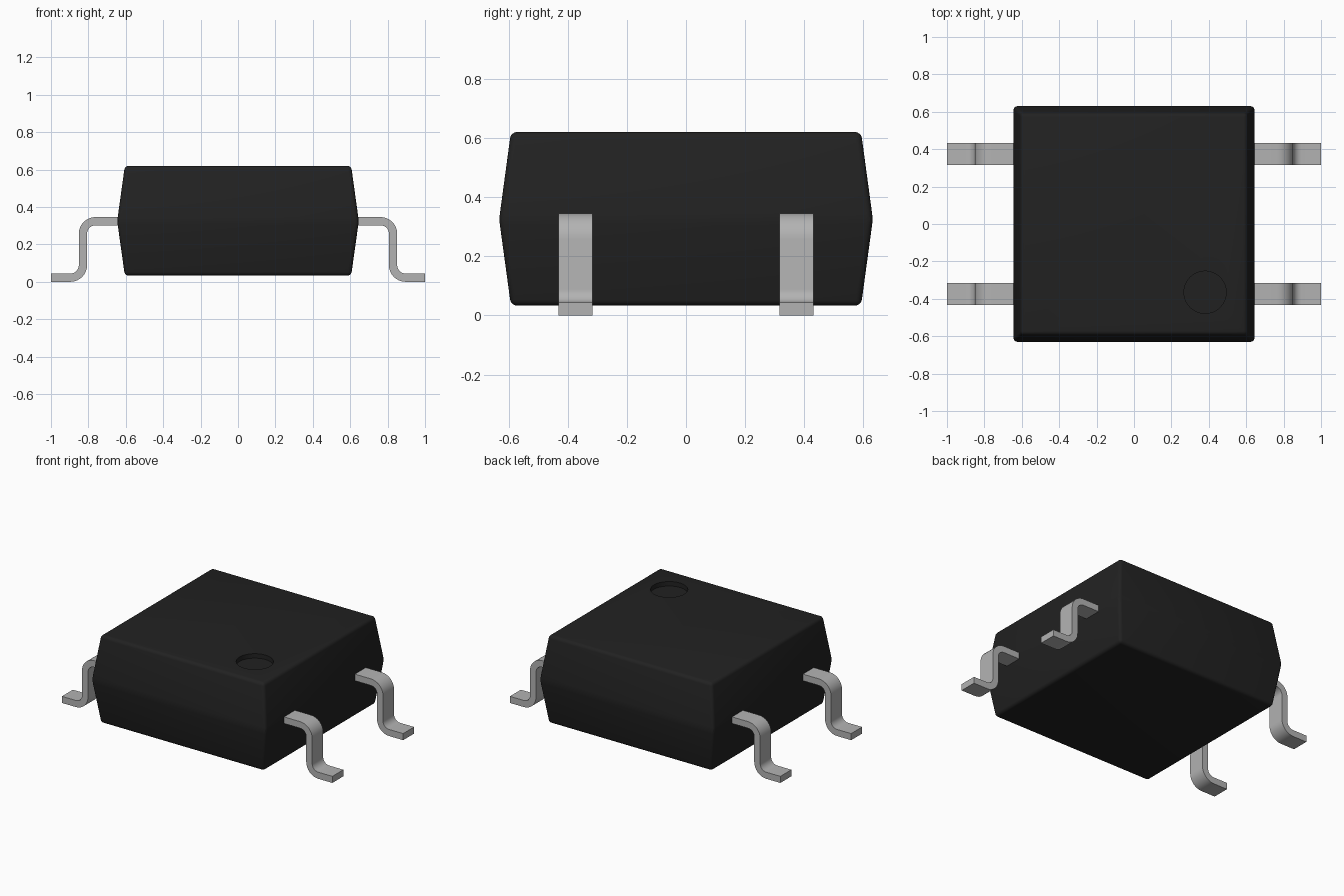
import bpy, bmesh, math
from mathutils import Vector

cube = bpy.data.objects.get("Cube")
if cube:
    bpy.data.objects.remove(cube, do_unlink=True)


def material(name, value):
    mat = bpy.data.materials.new(name)
    mat.use_nodes = True
    colour = (value, value, value, 1)
    mat.diffuse_color = colour
    mat.node_tree.nodes["Principled BSDF"].inputs["Base Color"].default_value = colour
    return mat


def make_object(name, bm, mat):
    bmesh.ops.recalc_face_normals(bm, faces=bm.faces)
    mesh = bpy.data.meshes.new(name)
    bm.to_mesh(mesh)
    bm.free()
    mesh.materials.append(mat)
    obj = bpy.data.objects.new(name, mesh)
    bpy.context.collection.objects.link(obj)
    return obj


def smooth(obj, degrees):
    bpy.ops.object.select_all(action='DESELECT')
    obj.select_set(True)
    bpy.context.view_layer.objects.active = obj
    bpy.ops.object.shade_smooth_by_angle(angle=math.radians(degrees))


black = material("black plastic", 0.0156)
metal = material("grey metal", 0.45)

# Body: rectangular sections, widest at the waist
BOTTOM, WAIST, TOP = 0.033, 0.325, 0.62
bm = bmesh.new()
rings = []
for z, hx, hy in ((BOTTOM, 0.605, 0.592), (WAIST, 0.646, 0.632), (TOP, 0.605, 0.592)):
    rings.append([bm.verts.new((sx * hx, sy * hy, z))
                  for sx, sy in ((-1, -1), (1, -1), (1, 1), (-1, 1))])
bm.faces.new(rings[0])
bm.faces.new(rings[-1])
for low, high in zip(rings, rings[1:]):
    for i in range(4):
        j = (i + 1) % 4
        bm.faces.new((low[i], low[j], high[j], high[i]))
bmesh.ops.bevel(bm, geom=bm.edges[:], offset=0.02, segments=4, profile=0.5,
                affect='EDGES', clamp_overlap=True)
body = make_object("body", bm, black)

# Round pin-one recess in the top
bm = bmesh.new()
bmesh.ops.create_cone(bm, cap_ends=True, segments=48, radius1=0.113, radius2=0.113, depth=0.06)
bmesh.ops.translate(bm, verts=bm.verts, vec=(0.38, -0.365, TOP))
cutter = make_object("recess_cutter", bm, black)
cut = body.modifiers.new("recess", 'BOOLEAN')
cut.operation = 'DIFFERENCE'
cut.solver = 'EXACT'
cut.object = cutter
bpy.context.view_layer.update()
bpy.context.view_layer.objects.active = body
bpy.ops.object.modifier_apply(modifier=cut.name)
bpy.data.objects.remove(cutter, do_unlink=True)
smooth(body, 30)

# Gull-wing leads: a bent strip profile extruded across its width
THICK, HALF_WIDTH, RADIUS, STEPS = 0.044, 0.058, 0.067, 8
SHANK, HIGH, LOW = 0.829, 0.324, THICK / 2


def strip_profile():
    """Centre points with normals, from inside the body to the toe."""
    path = [(Vector((0.58, HIGH)), Vector((0, 1)))]
    for i in range(STEPS + 1):
        a = math.pi / 2 * (1 - i / STEPS)
        n = Vector((math.cos(a), math.sin(a)))
        path.append((Vector((SHANK - RADIUS, HIGH - RADIUS)) + n * RADIUS, n))
    for i in range(STEPS + 1):
        a = math.pi / 2 * i / STEPS
        n = Vector((math.cos(a), math.sin(a)))
        path.append((Vector((SHANK + RADIUS, LOW + RADIUS)) - n * RADIUS, n))
    path.append((Vector((1, LOW)), Vector((0, 1))))
    return path


def lead(name, side, y):
    bm = bmesh.new()
    sections = []
    for point, normal in strip_profile():
        section = []
        for across, out in ((-1, -1), (1, -1), (1, 1), (-1, 1)):
            p = point + normal * out * THICK / 2
            section.append(bm.verts.new((side * p.x, y + across * HALF_WIDTH, p.y)))
        sections.append(section)
    for a, b in zip(sections, sections[1:]):
        for i in range(4):
            j = (i + 1) % 4
            bm.faces.new((a[i], a[j], b[j], b[i]))
    bm.faces.new(sections[0])
    bm.faces.new(sections[-1])
    smooth(make_object(name, bm, metal), 30)


for side, side_name in ((1, "left"), (-1, "right")):
    for y, end_name in ((-0.374, "front"), (0.374, "back")):
        lead(f"{end_name}_{side_name}_lead", side, y)
